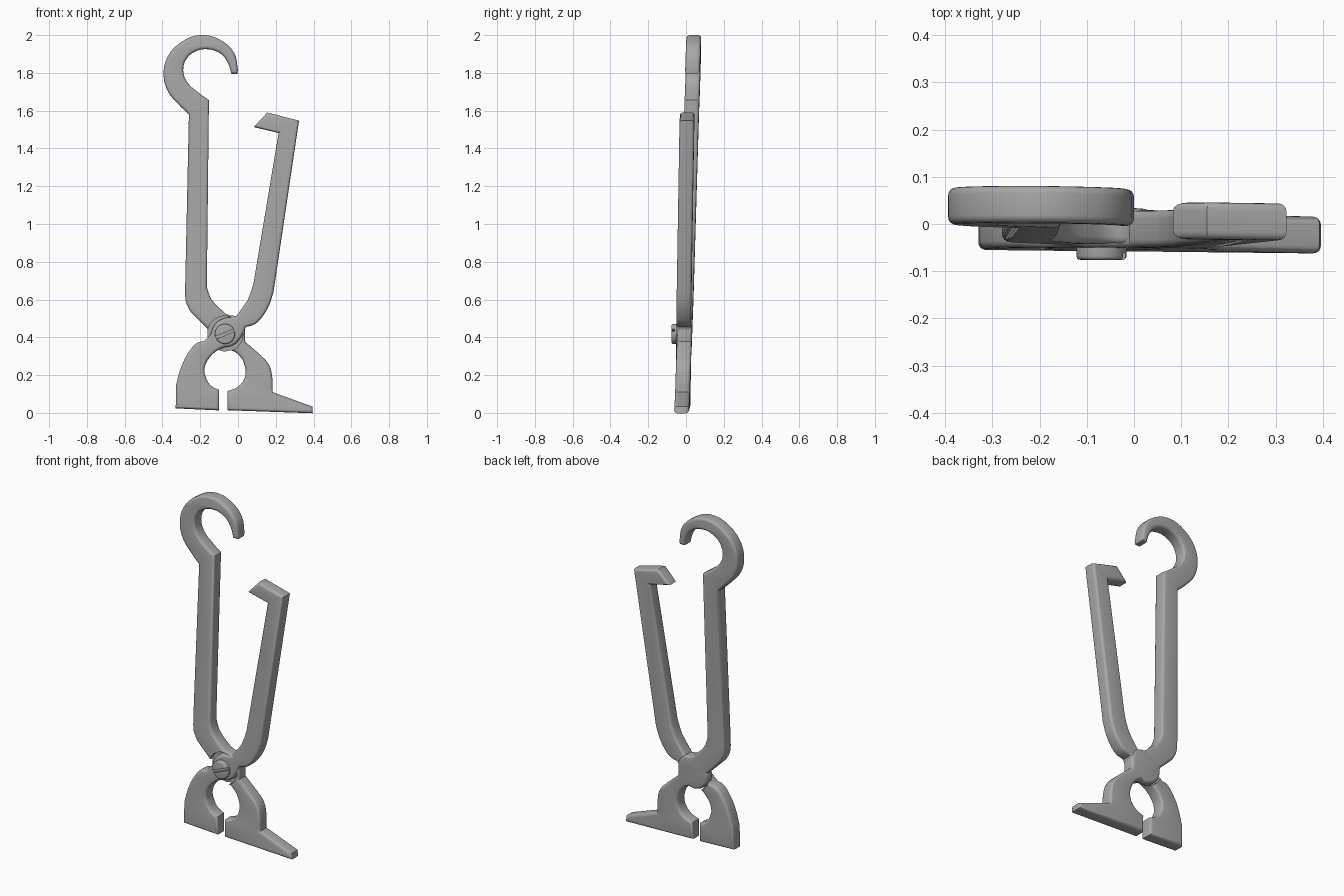
import bpy, bmesh, math
from mathutils import Matrix

if "Cube" in bpy.data.objects:
    bpy.data.objects.remove(bpy.data.objects["Cube"])

HALF, ROUND = 0.039, 0.016          # half thickness, edge rounding
PX, PZ, PY = -0.069, 0.418, -0.011  # pivot position

steel = bpy.data.materials.new("dark_steel")
steel.diffuse_color = (0.39, 0.39, 0.39, 1)
steel.use_nodes = True
steel.node_tree.nodes["Principled BSDF"].inputs["Base Color"].default_value = steel.diffuse_color


def link(name, mesh):
    ob = bpy.data.objects.new(name, mesh)
    bpy.context.collection.objects.link(ob)
    return ob


def plate(name, runs, slope):
    """Rounded plate from an outline; run ends are corners, run middles are smooth."""
    pts = [(p, i in (0, len(r) - 1)) for r in runs for i, p in enumerate(r)]
    cu = bpy.data.curves.new(name, 'CURVE')
    cu.dimensions, cu.fill_mode, cu.resolution_u = '2D', 'BOTH', 4
    cu.extrude, cu.bevel_depth, cu.bevel_resolution = HALF - ROUND, ROUND, 3
    cu.offset = -ROUND
    sp = cu.splines.new('BEZIER')
    sp.bezier_points.add(len(pts) - 1)
    sp.use_cyclic_u = True
    for bp, (p, corner) in zip(sp.bezier_points, pts):
        bp.co = (*p, 0)
        bp.handle_left_type = bp.handle_right_type = 'VECTOR' if corner else 'AUTO'
    tmp = link(name + "_outline", cu)
    me = bpy.data.meshes.new_from_object(
        tmp.evaluated_get(bpy.context.evaluated_depsgraph_get()))
    bpy.data.objects.remove(tmp)
    bm = bmesh.new()
    bm.from_mesh(me)
    bmesh.ops.remove_doubles(bm, verts=bm.verts, dist=1e-5)
    for v in bm.verts:               # stand upright with a slight lean and twist
        x, z, d = v.co
        v.co = (x, -d - 0.02 + slope * z - 0.01 * x, z)
    bmesh.ops.recalc_face_normals(bm, faces=bm.faces)
    bm.to_mesh(me)
    bm.free()
    return link(name, me)


def cylinder(name, r, y0, y1, bevel=0):
    bm = bmesh.new()
    bmesh.ops.create_cone(bm, cap_ends=True, segments=40, radius1=r, radius2=r, depth=y1 - y0,
                          matrix=Matrix.Translation((PX, (y0 + y1) / 2, PZ))
                          @ Matrix.Rotation(math.pi / 2, 4, 'X'))
    if bevel:
        rim = [e for e in bm.edges if all(v.co.y < y0 + 1e-4 for v in e.verts)]
        bmesh.ops.bevel(bm, geom=rim, offset=bevel, segments=3, profile=0.5, affect='EDGES')
    me = bpy.data.meshes.new(name)
    bm.to_mesh(me)
    bm.free()
    return link(name, me)


def cut(ob, cutter):
    m = ob.modifiers.new("cut", 'BOOLEAN')
    m.operation, m.solver, m.object = 'DIFFERENCE', 'EXACT', cutter
    bpy.ops.object.select_all(action='DESELECT')
    ob.select_set(True)
    bpy.context.view_layer.objects.active = ob
    bpy.ops.object.modifier_apply(modifier=m.name)
    bpy.data.objects.remove(cutter)
    bpy.ops.object.shade_smooth_by_angle(angle=math.radians(38))
    ob.data.materials.clear()
    ob.data.materials.append(steel)


# Rear lever: hooked left handle, pivot disc, right jaw with claw
hook_lever = plate("hook_lever", [
    [(-.26, 1.58), (-.317, 1.635), (-.37, 1.70), (-.394, 1.79), (-.37, 1.89), (-.30, 1.963),
     (-.20, 2.0), (-.095, 1.975), (-.02, 1.905), (0, 1.815)],
    [(-.003, 1.795)],
    [(-.035, 1.795), (-.053, 1.852), (-.09, 1.9), (-.16, 1.925), (-.228, 1.912),
     (-.273, 1.873), (-.29, 1.81), (-.268, 1.75), (-.215, 1.70), (-.154, 1.656)],
    [(-.165, .665), (-.14, .60), (-.065, .525)],
    [(-.045, .517), (-.01, .51), (.026, .48), (.037, .425), (.037, .378)],
    [(.115, .31), (.163, .257), (.181, .19), (.183, .11)],
    [(.393, .034)], [(.396, -.002)], [(-.055, .014)],
    [(-.055, .115), (.002, .14), (.037, .19), (.035, .25), (.005, .305), (-.035, .33),
     (-.075, .325), (-.14, .36), (-.162, .41), (-.16, .445)],
    [(-.25, .533), (-.275, .585), (-.28, .655)]], 0.03)
cut(hook_lever, cylinder("front_notch", 0.095, -0.3, PY))

# Front lever: right handle with bent catch, pivot boss, left jaw
catch_lever = plate("catch_lever", [
    [(.083, 1.513)], [(.155, 1.59)], [(.323, 1.547)],
    [(.188, .64), (.165, .57), (.13, .51), (.09, .47), (.042, .455)],
    [(.038, .445), (.015, .40), (-.027, .358), (-.085, .343), (-.144, .30), (-.177, .235),
     (-.167, .18), (-.14, .142), (-.10, .122)],
    [(-.10, .013)], [(-.33, .024)],
    [(-.327, .15), (-.30, .245), (-.265, .315), (-.217, .37), (-.18, .38)],
    [(-.145, .415), (-.125, .465), (-.09, .495), (-.01, .51)],
    [(.05, .595), (.07, .645), (.083, .69)],
    [(.215, 1.482)]], 0.018)
cut(catch_lever, cylinder("back_notch", 0.1, PY, 0.3))

# Slotted screw head
screw = cylinder("pivot_screw", 0.053, -0.076, -0.03, 0.008)
bm = bmesh.new()
bmesh.ops.create_cube(bm, size=1, matrix=Matrix.Translation((PX, -0.08, PZ))
                      @ Matrix.Rotation(math.radians(-22), 4, 'Y')
                      @ Matrix.Diagonal((0.2, 0.036, 0.015, 1)))
slot_mesh = bpy.data.meshes.new("slot")
bm.to_mesh(slot_mesh)
bm.free()
cut(screw, link("slot", slot_mesh))
